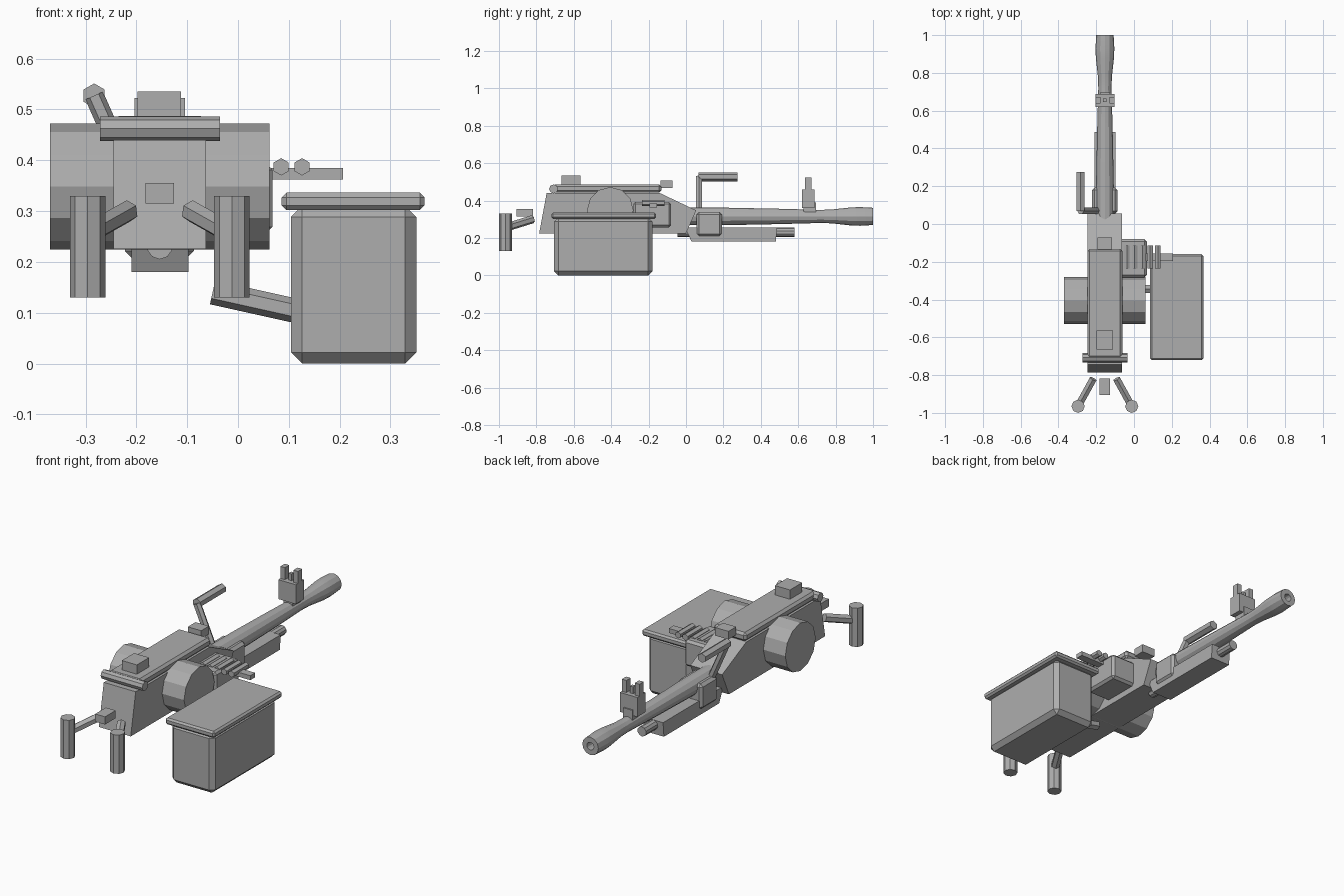
import bpy, bmesh, math
from mathutils import Vector

if "Cube" in bpy.data.objects:
    bpy.data.objects.remove(bpy.data.objects["Cube"])

CX = -0.154  # centre line of the gun
grey = bpy.data.materials.new("gunmetal_grey")
grey.diffuse_color = (0.42, 0.42, 0.42, 1)
grey.use_nodes = True
grey.node_tree.nodes["Principled BSDF"].inputs["Base Color"].default_value = grey.diffuse_color


def finish(name, bm, bevel=0):
    bmesh.ops.recalc_face_normals(bm, faces=bm.faces)
    me = bpy.data.meshes.new(name)
    bm.to_mesh(me)
    bm.free()
    me.materials.append(grey)
    ob = bpy.data.objects.new(name, me)
    bpy.context.collection.objects.link(ob)
    if bevel:
        m = ob.modifiers.new("bevel", 'BEVEL')
        m.width = bevel
        m.segments = 1
    return ob


def box(name, x, y, z, bevel=0):
    bm = bmesh.new()
    bmesh.ops.create_cube(bm, size=1)
    for v in bm.verts:
        v.co = [a + (b - a) * (c + 0.5) for (a, b), c in zip((x, y, z), v.co)]
    return finish(name, bm, bevel)


def rod(name, a, b, r, n=6):
    a, b = Vector(a), Vector(b)
    bm = bmesh.new()
    bmesh.ops.create_cone(bm, cap_ends=True, segments=n, radius1=r, radius2=r, depth=(b - a).length)
    rot = (b - a).to_track_quat('Z', 'Y')
    for v in bm.verts:
        v.co = rot @ v.co + (a + b) / 2
    return finish(name, bm)


def prism(name, profile, x0, x1):
    """Extrude a (y, z) side profile along x."""
    bm = bmesh.new()
    f = bm.faces.new([bm.verts.new((x0, y, z)) for y, z in profile])
    ext = bmesh.ops.extrude_face_region(bm, geom=[f])
    for v in ext["geom"]:
        if isinstance(v, bmesh.types.BMVert):
            v.co.x = x1
    return finish(name, bm)


def lathe(name, profile, z, n=12):
    """Revolve (y, radius) points around the gun axis."""
    bm = bmesh.new()
    rings = [[bm.verts.new((CX + r * math.cos(t), y, z + r * math.sin(t)))
              for t in (2 * math.pi * i / n for i in range(n))] for y, r in profile]
    for p, q in zip(rings, rings[1:]):
        for i in range(n):
            j = (i + 1) % n
            bm.faces.new((p[i], p[j], q[j], q[i]))
    bm.faces.new(rings[0])
    bm.faces.new(rings[-1])
    return finish(name, bm)


# Receiver with hinged top cover and rear sight
prism("receiver", [(-0.785, 0.225), (-0.745, 0.44), (-0.14, 0.44), (0.055, 0.347), (0.0, 0.225)],
      -0.245, -0.063)
box("top_cover", (-0.247, -0.061), (-0.71, -0.132), (0.442, 0.487), 0.012)
rod("cover_hinge", (-0.272, -0.708, 0.462), (-0.035, -0.708, 0.462), 0.024, 8)
box("rear_sight", (-0.198, -0.112), (-0.665, -0.565), (0.48, 0.535))
box("cover_latch", (-0.192, -0.116), (-0.135, -0.072), (0.466, 0.508))

# Side drums
rod("side_drum", (-0.37, -0.405, 0.348), (0.062, -0.405, 0.348), 0.124, 12)

# Barrel with flared muzzle and hollow bore
barrel = lathe("barrel", [(-0.02, 0.047), (0.2, 0.047), (0.5, 0.041), (0.72, 0.035), (0.78, 0.037),
                          (0.88, 0.048), (0.93, 0.05), (1.0, 0.046), (1.0, 0.02), (0.9, 0.02)], 0.315)
bpy.context.view_layer.objects.active = barrel
barrel.select_set(True)
bpy.ops.object.shade_smooth_by_angle(angle=math.radians(20))
box("barrel_collar", (-0.222, -0.087), (0.055, 0.193), (0.207, 0.338), 0.014)

# Lower housing and recoil tube
prism("lower_housing", [(-0.005, 0.255), (0.03, 0.18), (0.48, 0.18), (0.487, 0.255)], -0.21, -0.097)
rod("recoil_tube", (CX, -0.045, 0.23), (CX, 0.58, 0.23), 0.025, 10)

# Front sight: clamp, block, two ears and a post
box("sight_clamp", (-0.18, -0.128), (0.627, 0.695), (0.335, 0.39))
box("sight_block", (-0.204, -0.104), (0.62, 0.688), (0.36, 0.46))
for x in (-0.204, -0.13):
    box("sight_ear", (x, x + 0.026), (0.637, 0.672), (0.455, 0.522))
box("sight_post", (-0.163, -0.145), (0.645, 0.665), (0.455, 0.495))

# Carry handle
rod("carry_grip", (-0.283, 0.068, 0.527), (-0.283, 0.275, 0.527), 0.024)
rod("carry_arm", (-0.283, 0.07, 0.527), (-0.2, 0.07, 0.34), 0.019)

# Spade grips, mirrored about the gun axis, and trigger
for s in (-1, 1):
    rod("spade_grip", (CX + s * 0.142, -0.965, 0.13), (CX + s * 0.142, -0.965, 0.33), 0.035, 8)
    rod("grip_arm", (CX + s * 0.142, -0.965, 0.255), (CX + s * 0.062, -0.82, 0.3), 0.022)
box("trigger", (-0.182, -0.126), (-0.905, -0.818), (0.315, 0.355))

# Feed tray and cartridge belt
box("feed_tray", (-0.08, 0.068), (-0.282, -0.08), (0.257, 0.393), 0.012)
box("belt_link", (-0.06, 0.207), (-0.195, -0.155), (0.362, 0.385))
for i in range(5):
    x = -0.038 + i * 0.041
    rod("cartridge", (x, -0.235, 0.387), (x, -0.115, 0.387), 0.017)

# Ammunition box, lid and support bracket
box("ammo_box", (0.104, 0.351), (-0.705, -0.18), (0.0, 0.31), 0.022)
box("ammo_lid", (0.086, 0.367), (-0.72, -0.16), (0.302, 0.336), 0.009)
rod("box_bracket", (-0.05, -0.345, 0.14), (0.13, -0.345, 0.1), 0.024)
